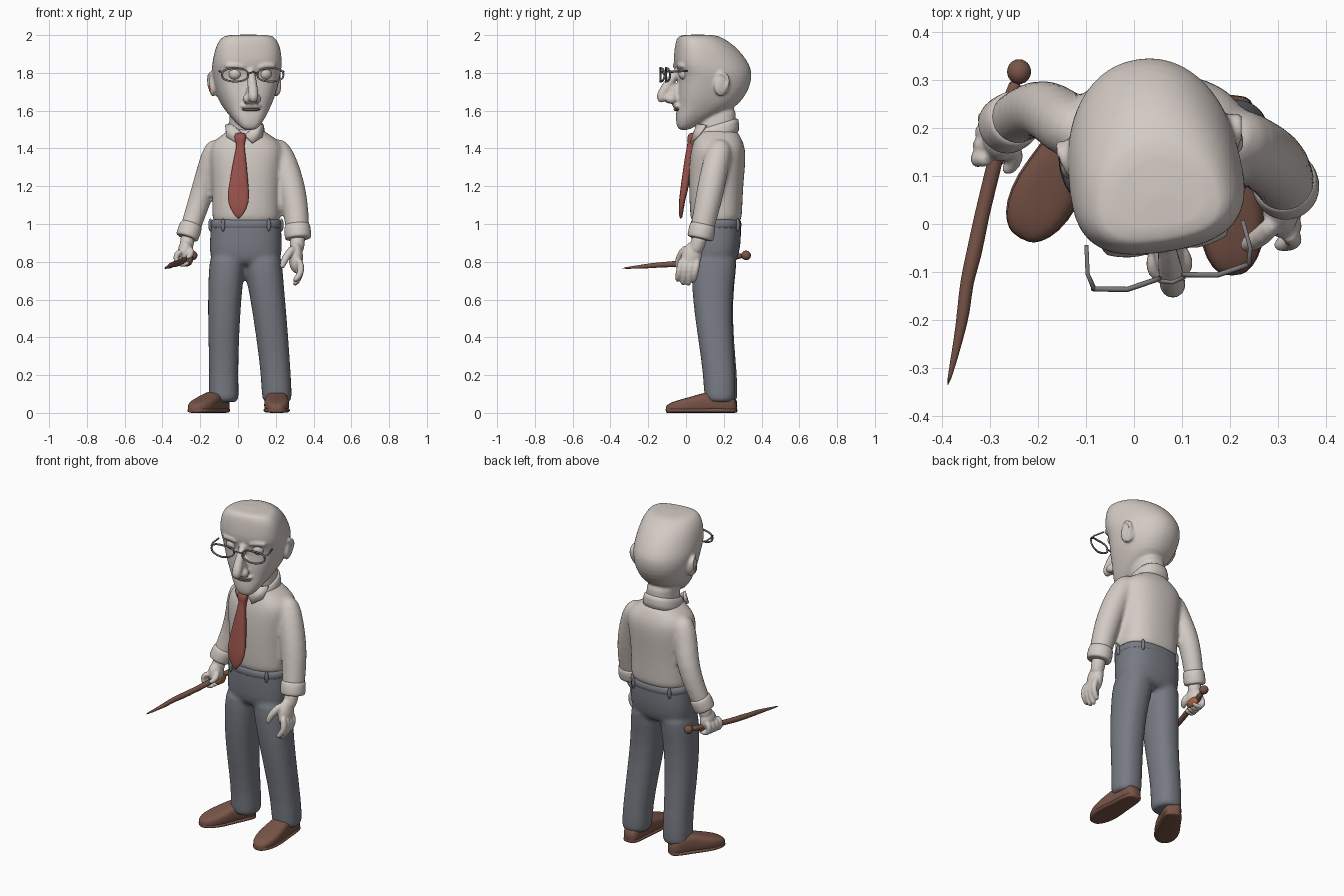
import bpy, bmesh, math
from mathutils import Vector, Matrix

def mat(name, r, g, b):
    m = bpy.data.materials.new(name)
    m.diffuse_color = (r, g, b, 1)
    return m

PALE = mat("pale_cream", 0.65, 0.59, 0.55)
GREY = mat("slate_grey", 0.185, 0.197, 0.225)
RED = mat("brick_red", 0.32, 0.085, 0.07)
BROWN = mat("leather_brown", 0.19, 0.09, 0.065)
ORANGE = mat("burnt_orange", 0.38, 0.13, 0.05)
METAL = mat("frame_grey", 0.2, 0.19, 0.19)
# the head is turned slightly to one side
HEAD = (Matrix.Translation((0.037, 0.15, 0)) @ Matrix.Rotation(math.radians(9), 4, 'Z')
        @ Matrix.Translation((0, -0.15, 0)))

def finish(name, bm, m, xf=None, sub=1):
    bmesh.ops.recalc_face_normals(bm, faces=bm.faces)
    me = bpy.data.meshes.new(name)
    bm.to_mesh(me)
    bm.free()
    if xf:
        me.transform(xf)
    me.materials.append(m)
    for p in me.polygons:
        p.use_smooth = True
    o = bpy.data.objects.new(name, me)
    bpy.context.collection.objects.link(o)
    if sub:
        o.modifiers.new("smooth", 'SUBSURF').levels = sub
    return o

def blend(name, parts, m, voxel, rounds):
    """Fuse overlapping parts into one soft skin."""
    bm = bmesh.new()
    dg = bpy.context.evaluated_depsgraph_get()
    for o in parts:
        bm.from_mesh(o.evaluated_get(dg).to_mesh())
    for o in parts:
        bpy.data.objects.remove(o)
    o = finish(name, bm, m, sub=0)
    r = o.modifiers.new("fuse", 'REMESH')
    r.mode, r.voxel_size, r.use_smooth_shade = 'VOXEL', voxel, True
    s = o.modifiers.new("soften", 'SMOOTH')
    s.factor, s.iterations = .5, rounds

def skin(bm, rings):
    vs = [[bm.verts.new(p) for p in r] for r in rings]
    n = len(vs[0])
    for a, b in zip(vs, vs[1:]):
        for j in range(n):
            k = (j + 1) % n
            bm.faces.new((a[j], a[k], b[k], b[j]))
    bm.faces.new(vs[0][::-1])
    bm.faces.new(vs[-1])

def power(v, e):
    return math.copysign(abs(v) ** (2 / e), v)

def loft(name, rows, m, e=2.3, tilt=0, xf=None, n=24, back=None):
    """Horizontal sections: (z, x0, x1, y0, y1[, front flare])."""
    rings = []
    for z, x0, x1, y0, y1, *t in rows:
        ring = []
        for i in range(n):
            a = math.tau * i / n
            q = back if back and math.sin(a) > 0 else e
            c, s = power(math.cos(a), q), power(math.sin(a), q)
            f = 1 - (t[0] if t else 0) * s
            ring.append(((x0 + x1) / 2 + (x1 - x0) / 2 * c * f,
                         (y0 + y1) / 2 + (y1 - y0) / 2 * s, z + tilt * (y1 - y0) / 2 * s))
        rings.append(ring)
    bm = bmesh.new()
    skin(bm, rings)
    return finish(name, bm, m, xf)

def tube(name, pts, m, ref=(0, 1, 0), xf=None, n=10, sub=1):
    """Round limb through points (x, y, z, radius)."""
    P = [Vector(p[:3]) for p in pts]
    rings = []
    for i, p in enumerate(P):
        t = (P[min(i + 1, len(P) - 1)] - P[max(i - 1, 0)]).normalized()
        u = Vector(ref)
        u = (u - t * u.dot(t)).normalized()
        v = t.cross(u)
        rings.append([p + pts[i][3] * (u * math.cos(math.tau * k / n) + v * math.sin(math.tau * k / n))
                      for k in range(n)])
    bm = bmesh.new()
    skin(bm, rings)
    return finish(name, bm, m, xf, sub)

def ball(name, c, r, m, xf=None, rot=None):
    bm = bmesh.new()
    M = Matrix.Translation(c) @ (rot or Matrix()) @ Matrix.Diagonal((*r, 1))
    bmesh.ops.create_uvsphere(bm, u_segments=24, v_segments=14, radius=1, matrix=M)
    return finish(name, bm, m, xf, 0)

# ---- head ----
face = [loft("skull", [
    (1.495, -.03, .03, -.04, .01), (1.525, -.06, .06, -.052, .06),
    (1.57, -.095, .095, -.055, .16), (1.62, -.125, .125, -.048, .265),
    (1.66, -.145, .145, -.05, .30, .0), (1.72, -.165, .165, -.048, .338, .03),
    (1.79, -.178, .178, -.04, .352, .1), (1.84, -.18, .18, -.064, .34, .15),
    (1.90, -.172, .172, -.06, .30, .19), (1.95, -.16, .16, -.054, .25, .2),
    (1.985, -.14, .14, -.045, .195, .17), (2.004, -.115, .115, -.028, .15, .12)],
    PALE, 2.7, xf=HEAD, n=32, back=2.15),
    loft("neck", [(1.42, -.05, .14, .07, .26), (1.52, -.045, .125, .06, .265),
                  (1.66, -.05, .12, .06, .27)], PALE),
    tube("nose", [(0, -.03, 1.83, .018), (0, -.065, 1.79, .023), (0, -.1, 1.735, .028),
                  (0, -.13, 1.69, .03), (0, -.137, 1.662, .028), (0, -.125, 1.642, .014)], PALE, xf=HEAD),
    ball("nose_base", (0, -.07, 1.69), (.03, .05, .055), PALE, HEAD),
    ball("moustache", (0, -.052, 1.624), (.055, .02, .014), PALE, HEAD)]
ball("mouth", (0, -.053, 1.606), (.048, .014, .009), BROWN, HEAD)
for s, side in ((-1, "left"), (1, "right")):
    face += [
        ball("nostril", (s * .028, -.085, 1.662), (.021, .032, .025), PALE, HEAD),
        tube("brow", [(s * .03, -.05, 1.825, .012), (s * .08, -.052, 1.843, .015),
                      (s * .14, -.035, 1.835, .012)], PALE, (0, 0, 1), HEAD),
        ball("ear", (s * .168, .165, 1.74), (.022, .045, .066), PALE, HEAD,
             Matrix.Rotation(s * .3, 4, 'Z') @ Matrix.Rotation(-.2, 4, 'X')),
        tube("ear_rim", [(s * .17, .125, 1.775, .008), (s * .182, .15, 1.802, .011),
                         (s * .188, .19, 1.79, .012), (s * .188, .2, 1.75, .011),
                         (s * .18, .175, 1.70, .011), (s * .168, .145, 1.68, .01)],
             PALE, (1, 0, 0), HEAD)]
    ball(side + "_eye", (s * .08, -.018, 1.795), (.036, .036, .034), PALE, HEAD)
    # glasses rim and temple arm
    rim = [(s * .095 + .07 * math.cos(math.tau * i / 20),
            -.125 + .012 * abs(math.cos(math.tau * i / 20)),
            1.79 + .036 * power(math.sin(math.tau * i / 20), 2.6), .0055) for i in range(21)]
    tube(side + "_glasses_rim", rim, METAL, xf=HEAD, n=6, sub=0)
    tube(side + "_glasses_arm", [(s * .163, -.115, 1.805, .006), (s * .172, -.08, 1.807, .005),
                                 (s * .165, -.02, 1.81, .005)], METAL, (0, 0, 1), HEAD, 6, 0)
tube("glasses_bridge", [(-.027, -.118, 1.795, .005), (0, -.125, 1.805, .005),
                        (.027, -.118, 1.795, .005)], METAL, (0, 0, 1), HEAD, 6, 0)
blend("head", face, PALE, .008, 3)
ball("ear_tint", (-.183, .15, 1.725), (.011, .024, .032), ORANGE, HEAD)

# ---- shirt ----
shirt = [loft("shirt_body", [
    (.99, -.12, .205, .045, .27), (1.025, -.137, .228, .024, .296), (1.06, -.137, .227, .02, .298),
    (1.2, -.137, .227, .014, .303), (1.32, -.15, .24, .016, .316), (1.4, -.155, .25, .026, .316),
    (1.445, -.125, .215, .042, .298), (1.48, -.07, .155, .055, .28), (1.51, -.04, .12, .07, .25)],
    PALE, 2.4)]
loft("collar_band", [(1.43, -.075, .15, .036, .285), (1.48, -.068, .145, .04, .282),
                     (1.525, -.06, .138, .045, .28), (1.53, -.045, .125, .06, .265)], PALE, tilt=.3)
for s, side in ((-1, "left"), (1, "right")):
    bm = bmesh.new()
    bm.faces.new([bm.verts.new((0.035 + s * x, y, z)) for x, y, z in (
        (.004, .035, 1.475), (.07, .055, 1.53), (.104, .10, 1.525), (.095, .055, 1.46), (.045, .02, 1.43))])
    flap = finish(side + "_collar_flap", bm, PALE, sub=0)
    flap.modifiers.new("thick", 'SOLIDIFY').thickness = .014
ARMS = ([(-.09, .19, 1.43, .045), (-.12, .195, 1.395, .066), (-.145, .21, 1.31, .068), (-.185, .245, 1.18, .064),
         (-.225, .235, 1.06, .058), (-.26, .212, .955, .054), (-.268, .206, .935, .05)],
        [(.18, .19, 1.43, .045), (.215, .18, 1.395, .068), (.25, .155, 1.31, .073), (.288, .13, 1.18, .075),
         (.308, .105, 1.06, .068), (.317, .08, .95, .063), (.318, .076, .93, .058)])
for side, pts in zip(("left", "right"), ARMS):
    shirt.append(tube("sleeve", pts, PALE, n=16))
    a, b = Vector(pts[-3][:3]), Vector(pts[-1][:3])
    tube(side + "_cuff", [(*a.lerp(b, t), (pts[-2][3] + .007) * k) for t, k in
         ((.45, .85), (.5, 1.03), (.97, 1.03), (1.05, 1), (1.08, .75))], PALE, n=16)
blend("shirt", shirt, PALE, .012, 4)

# ---- tie ----
loft("tie", [(1.025, -.002, .008, -.035, -.02), (1.08, -.045, .05, -.04, -.012),
             (1.14, -.058, .062, -.036, -.002), (1.2, -.05, .056, -.028, .018),
             (1.32, -.028, .046, -.012, .03), (1.41, -.008, .034, .004, .04), (1.425, -.01, .036, .008, .05),
             (1.455, -.02, .044, .004, .055), (1.485, -.018, .042, .016, .06)], RED, 3, n=16)

# ---- trousers ----
trousers = [loft("hips", [(.775, -.1, .18, .07, .24), (.8, -.15, .232, .032, .274),
                          (.9, -.152, .234, .026, .292), (.97, -.146, .23, .026, .292),
                          (1.015, -.145, .23, .026, .292), (1.025, -.13, .215, .04, .28)], GREY, 2.5)]
LEGS = ([(.055, -.145, -.005, .115, .262), (.065, -.158, .006, .1, .275), (.2, -.152, .0, .1, .272),
         (.4, -.158, .006, .064, .252), (.6, -.16, .017, .034, .248), (.75, -.156, .034, .028, .264),
         (.87, -.148, .045, .03, .28)],
        [(.055, .14, .275, .115, .25), (.065, .125, .288, .095, .264), (.2, .122, .28, .092, .262),
         (.4, .096, .267, .062, .247), (.6, .066, .25, .034, .243), (.75, .036, .237, .028, .262),
         (.87, .03, .23, .03, .28)])
blend("trousers", trousers + [loft("leg", rows, GREY, 2.3) for rows in LEGS], GREY, .012, 6)
loft("waistband", [(.97, -.14, .225, .03, .285), (.976, -.148, .233, .023, .295),
                   (1.02, -.148, .233, .023, .295), (1.027, -.135, .22, .035, .28)], GREY, 2.5)
for i, a in enumerate((-125, -55, -5, 55, 125, 185)):   # belt loops
    c, s = power(math.cos(math.radians(a)), 2.5), power(math.sin(math.radians(a)), 2.5)
    ball("belt_loop_%d" % i, (.042 + .189 * c, .159 + .135 * s, .995), (.011, .011, .034), GREY)

# ---- shoes ----
PROFILE = [(0, .025, .05), (.05, .048, .085), (.25, .055, .12), (.45, .06, .105),
           (.66, .07, .08), (.85, .062, .062), (.96, .04, .045), (1, .018, .03)]
for side, heel, toe in (("right", (.205, .27, 0), (.205, -.108, 0)), ("left", (-.07, .262, 0), (-.238, -.03, 0))):
    h, d = Vector(heel), Vector(toe) - Vector(heel)
    across = Vector((-d.y, d.x, 0)).normalized()
    for part, grow, cap in (("upper", 1, 1), ("sole", 1.05, .022)):
        bm = bmesh.new()
        skin(bm, [[h + d * t + across * w * grow * power(math.cos(k * math.tau / 20), 3.2) + Vector(
            (0, 0, (min(z, cap) + .004) / 2 * (1 + power(math.sin(k * math.tau / 20), 3.2))))
            for k in range(20)] for t, w, z in PROFILE])
        finish(side + "_shoe_" + part, bm, BROWN)

# ---- open hand ----
hand = [ball("palm", (.306, .028, .825), (.038, .054, .085), PALE, rot=Matrix.Rotation(-.25, 4, 'X')),
        tube("wrist", [(.317, .08, .95, .045), (.314, .062, .89, .042), (.308, .04, .84, .038)], PALE),
        tube("thumb", [(.3, .01, .88, .022), (.268, -.025, .845, .023), (.243, -.04, .805, .02),
                       (.234, -.045, .775, .016), (.234, -.045, .765, .008)], PALE)]
for y, low in ((-.03, .705), (-.002, .685), (.026, .682), (.054, .70)):
    hand.append(tube("finger", [(.318, y + .008, .82, .018), (.336, y, .775, .02), (.331, y - .008, .735, .019),
                                (.306, y - .014, low, .016), (.293, y - .014, low - .004, .009)], PALE))
blend("open_hand", hand, PALE, .006, 2)

# ---- fist and walking stick ----
fist = [ball("palm", (-.278, .185, .855), (.04, .054, .062), PALE),
        tube("wrist", [(-.265, .208, .95, .04), (-.27, .2, .9, .04), (-.276, .19, .86, .038)], PALE),
        tube("thumb", [(-.26, .17, .88, .018), (-.242, .14, .845, .02), (-.26, .115, .825, .017),
                       (-.275, .11, .822, .009)], PALE)]
for i in range(4):
    y, x = .22 - i * .028, -.272 - i * .005
    fist.append(tube("finger", [(x - .01, y, .86, .017), (x - .04, y, .84, .019), (x - .043, y, .805, .018),
                                (x - .015, y, .782, .016), (x + .018, y, .79, .014), (x + .026, y, .8, .008)], PALE))
blend("fist", fist, PALE, .006, 2)
ball("palm_tint", (-.258, .2, .812), (.02, .045, .028), ORANGE)
tube("walking_stick", [(-.243, .31, .834, .018), (-.27, .22, .82, .016), (-.297, .1, .802, .017),
                       (-.318, .02, .793, .016), (-.335, -.07, .787, .018), (-.35, -.12, .785, .014),
                       (-.355, -.18, .78, .015), (-.366, -.24, .774, .01), (-.39, -.342, .765, .004)], BROWN, (0, 0, 1))
ball("stick_knob", (-.24, .318, .834), (.025, .026, .025), BROWN)
